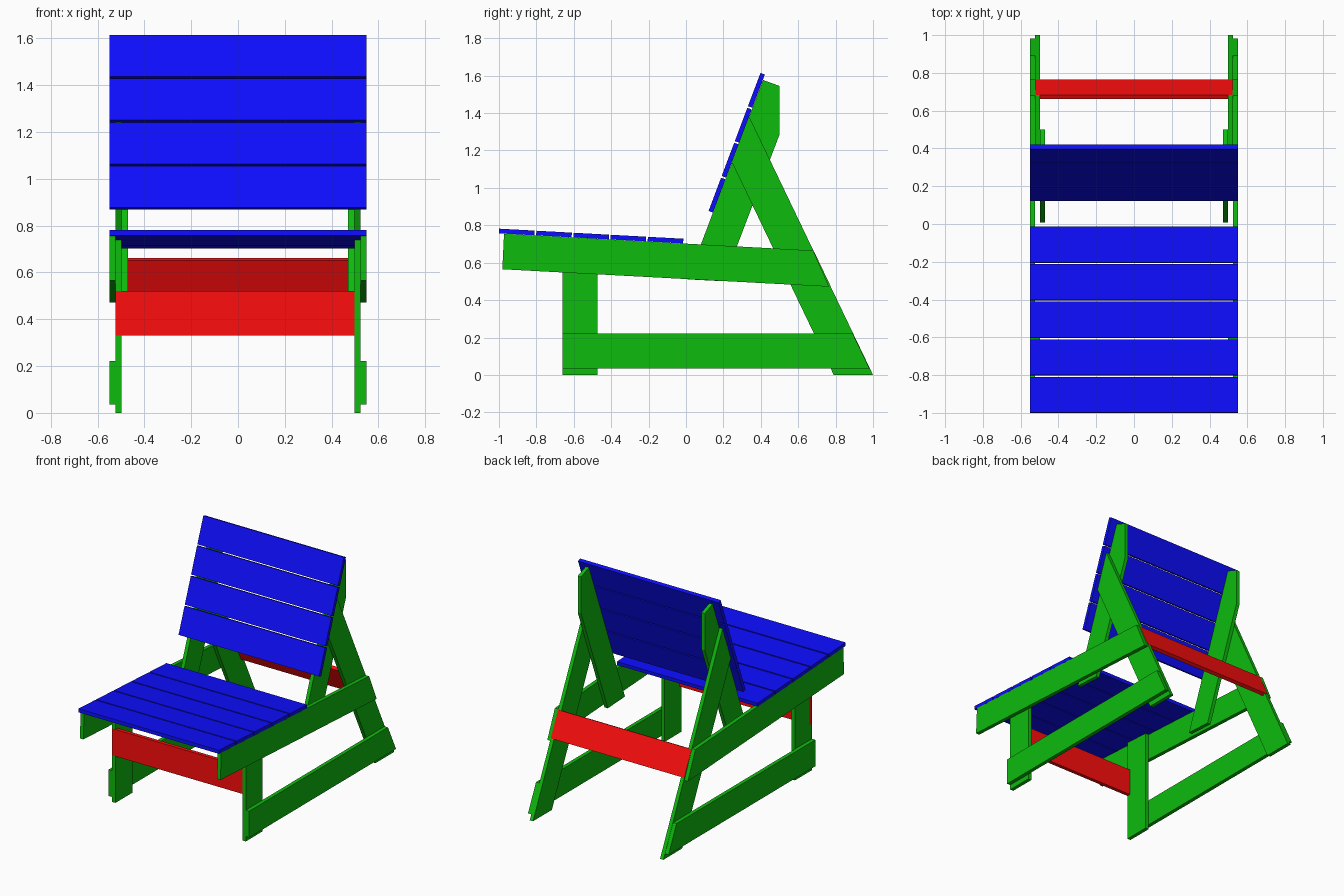
import bpy, bmesh, math
from mathutils import Vector

if "Cube" in bpy.data.objects:
    bpy.data.objects.remove(bpy.data.objects["Cube"])

def material(name, rgb):
    m = bpy.data.materials.new(name)
    m.diffuse_color = (*rgb, 1)
    m.use_nodes = True
    m.node_tree.nodes["Principled BSDF"].inputs["Base Color"].default_value = m.diffuse_color
    return m

GREEN = material("green_wood", (0.004, 0.5, 0.004))
BLUE = material("blue_wood", (0.004, 0.004, 1.0))
RED = material("red_wood", (1.0, 0.004, 0.004))

def plank(name, profile, x0, x1, mat):
    """Extrude a side (y, z) profile from x0 to x1."""
    bm = bmesh.new()
    face = bm.faces.new([bm.verts.new((x0, y, z)) for y, z in profile])
    ext = bmesh.ops.extrude_face_region(bm, geom=[face])["geom"]
    bmesh.ops.translate(bm, vec=(x1 - x0, 0, 0),
                        verts=[v for v in ext if isinstance(v, bmesh.types.BMVert)])
    bmesh.ops.recalc_face_normals(bm, faces=bm.faces)
    me = bpy.data.meshes.new(name)
    bm.to_mesh(me)
    bm.free()
    me.materials.append(mat)
    ob = bpy.data.objects.new(name, me)
    bpy.context.collection.objects.link(ob)
    return ob

def strip(start, direction, length, thick):
    """Rectangle profile along a direction, thickened to its left."""
    p, d = Vector(start), Vector(direction).normalized()
    n = Vector((-d.y, d.x)) * thick
    e = d * length
    return [p, p + e, p + e + n, p + n]

# Layers across the frame, inside to outside
X = (0.471, 0.497, 0.523, 0.55)
WIDTH, THICK = 0.19, 0.025

# Side frame boards: profile and layer
side_boards = {
    "seat_rail": ([(-0.973, 0.755), (-0.982, 0.565), (0.765, 0.472), (0.68, 0.665)], 2),
    "bottom_rail": ([(-0.66, 0.035), (0.981, 0.035), (0.891, 0.222), (-0.66, 0.222)], 2),
    "front_leg": ([(-0.66, 0), (-0.472, 0), (-0.472, 0.728), (-0.66, 0.738)], 1),
    "back_leg": ([(0.79, 0), (1.0, 0), (0.336, 1.385), (0.244, 1.14)], 1),
    "back_support": ([(0.009, 0.511), (0.201, 0.501), (0.5, 1.285),
                      (0.5, 1.545), (0.412, 1.577)], 0),
}
for name, (profile, layer) in side_boards.items():
    for side, s in (("left", -1), ("right", 1)):
        plank(f"{name}_{side}", profile, s * X[layer], s * X[layer + 1], GREEN)

# Seat slats lying on the rails
d = Vector((1, -0.0546)).normalized()
for i in range(5):
    start = Vector((-1.0, 0.757)) + d * 0.199 * i
    plank(f"seat_slat_{i + 1}", strip(start, d, WIDTH, THICK), -X[3], X[3], BLUE)

# Backrest slats on the front of the supports
d = Vector((0.376, 1)).normalized()
for i in range(4):
    start = Vector((0.144, 0.868)) + d * 0.1995 * i
    plank(f"back_slat_{i + 1}", strip(start, d, WIDTH, THICK), -X[3], X[3], BLUE)

# Front brace, flush with the left leg and butting the right one
plank("front_brace", strip((-0.635, 0.33), (0, 1), WIDTH, THICK + 0.001),
      -X[2] - 0.0005, X[1], RED)

# Back brace, flush with the sloping rear edge of the back legs
plank("back_brace", strip((0.766, 0.49), (-0.478, 1), WIDTH, THICK),
      -X[2] + 0.0005, X[2] - 0.0005, RED)
